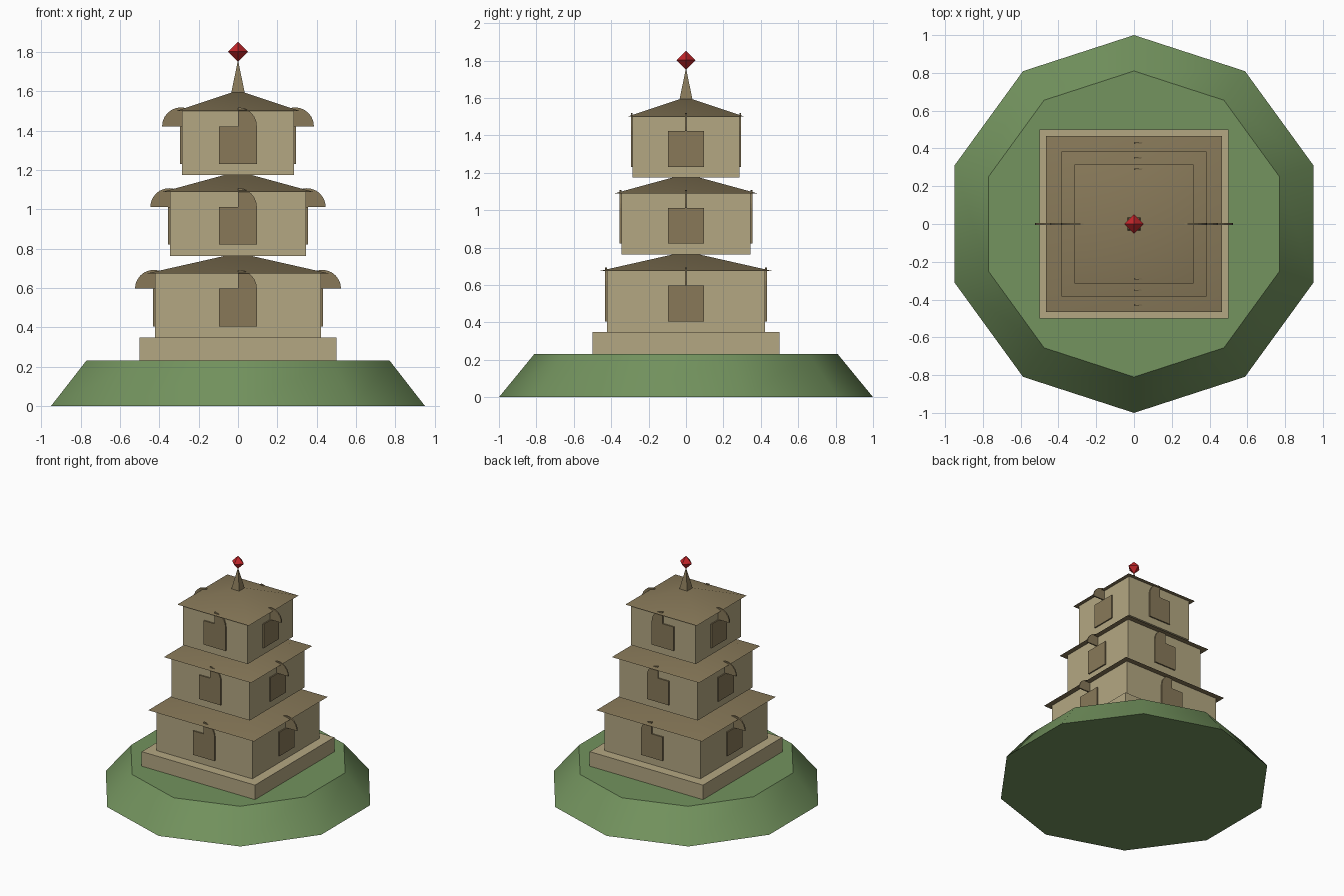
import bpy, bmesh, math
from mathutils import Matrix

if "Cube" in bpy.data.objects:
    bpy.data.objects.remove(bpy.data.objects["Cube"])


def srgb(r, g, b):
    def lin(c):
        c /= 255
        return c / 12.92 if c <= 0.04045 else ((c + 0.055) / 1.055) ** 2.4
    return (lin(r), lin(g), lin(b), 1)


def material(name, rgb):
    m = bpy.data.materials.new(name)
    m.diffuse_color = srgb(*rgb)
    m.use_nodes = True
    m.node_tree.nodes["Principled BSDF"].inputs["Base Color"].default_value = m.diffuse_color
    return m


SAND = material("sand_wall", (180, 167, 130))
BROWN = material("brown_roof", (136, 121, 89))
GREEN = material("grass_green", (115, 147, 94))
RED = material("gem_red", (196, 38, 42))


def finish(name, bm, mat, smooth=False):
    bmesh.ops.recalc_face_normals(bm, faces=bm.faces)
    me = bpy.data.meshes.new(name)
    bm.to_mesh(me)
    bm.free()
    me.materials.append(mat)
    if smooth:
        me.shade_smooth()
        me.set_sharp_from_angle(angle=math.radians(40))
    ob = bpy.data.objects.new(name, me)
    bpy.context.collection.objects.link(ob)
    return ob


def box(name, x, y, z0, z1, hx, hy, mat):
    bm = bmesh.new()
    bmesh.ops.create_cube(bm, size=1)
    bmesh.ops.scale(bm, vec=(2 * hx, 2 * hy, z1 - z0), verts=bm.verts)
    bmesh.ops.translate(bm, vec=(x, y, (z0 + z1) / 2), verts=bm.verts)
    return finish(name, bm, mat)


def cone(name, sides, r0, r1, z0, z1, mat, turn=0, smooth=False):
    """Frustum or pyramid; first corner at angle 'turn' degrees."""
    bm = bmesh.new()

    def ring(r, z):
        if r == 0:
            return [bm.verts.new((0, 0, z))]
        angs = [math.radians(turn) + math.tau * i / sides for i in range(sides)]
        return [bm.verts.new((r * math.cos(a), r * math.sin(a), z)) for a in angs]
    low, high = ring(r0, z0), ring(r1, z1)
    for r in (low, high):
        if len(r) > 2:
            bm.faces.new(r)
    for i in range(sides):
        j = (i + 1) % sides
        if len(high) == 1:
            bm.faces.new((low[i], low[j], high[0]))
        else:
            bm.faces.new((low[i], low[j], high[j], high[i]))
    return finish(name, bm, mat, smooth)


def half_disc(name, x, y, z, start, mat, r=0.096, t=0.01, n=12):
    """Thin half disc in the xz plane, sweeping 180 degrees from 'start'."""
    bm = bmesh.new()
    pts = [math.radians(start + 180 * i / n) for i in range(n + 1)]
    f = bm.faces.new([bm.verts.new((x + r * math.cos(a), y - t / 2, z + r * math.sin(a)))
                      for a in pts])
    ext = bmesh.ops.extrude_face_region(bm, geom=[f])
    bmesh.ops.translate(bm, vec=(0, t, 0),
                        verts=[v for v in ext["geom"] if isinstance(v, bmesh.types.BMVert)])
    return finish(name, bm, mat)


# Grassy mound and stone plinth
cone("grass_mound", 10, 1.0, 0.81, 0, 0.232, GREEN, turn=90, smooth=True)
box("plinth", 0, 0, 0.232, 0.348, 0.5, 0.5, SAND)

# Storeys: wall half width, eave half width, floor height
for k, (w, eave, z) in enumerate([(0.423, 0.466, 0.348),
                                  (0.345, 0.385, 0.763),
                                  (0.285, 0.315, 1.174)], 1):
    top = z + 0.326
    box(f"storey_{k}_walls", 0, 0, z, top, w, w, SAND)
    cone(f"storey_{k}_roof", 4, eave * math.sqrt(2), 0, top, top + 0.105, BROWN,
         turn=45, smooth=True)
    d, z0, z1 = w + 0.005, z + 0.058, z + 0.249
    for s, fy, fx in ((-1, "front", "left"), (1, "back", "right")):
        # Window panels on all four sides
        box(f"storey_{k}_{fy}_window", 0, s * d, z0, z1, 0.096, 0.005, BROWN)
        box(f"storey_{k}_{fx}_window", s * d, 0, z0, z1, 0.005, 0.096, BROWN)
        # Half arches: on the right half of front/back, standing as fins on the sides
        half_disc(f"storey_{k}_{fy}_arch", 0, s * d, z1, -90, BROWN)
        half_disc(f"storey_{k}_{fx}_arch", s * d, 0, z1, 0, BROWN)

# Spire and gem
cone("spire", 4, 0.035 * math.sqrt(2), 0, 1.59, 1.76, BROWN, turn=45)
gem = bmesh.new()
bmesh.ops.create_cone(gem, segments=4, radius1=0.051, radius2=0, depth=0.051,
                      matrix=Matrix.Translation((0, 0, 1.8275)))
bmesh.ops.create_cone(gem, segments=4, radius1=0, radius2=0.051, depth=0.051,
                      matrix=Matrix.Translation((0, 0, 1.7765)))
bmesh.ops.remove_doubles(gem, verts=gem.verts, dist=0.002)
finish("gem", gem, RED)
